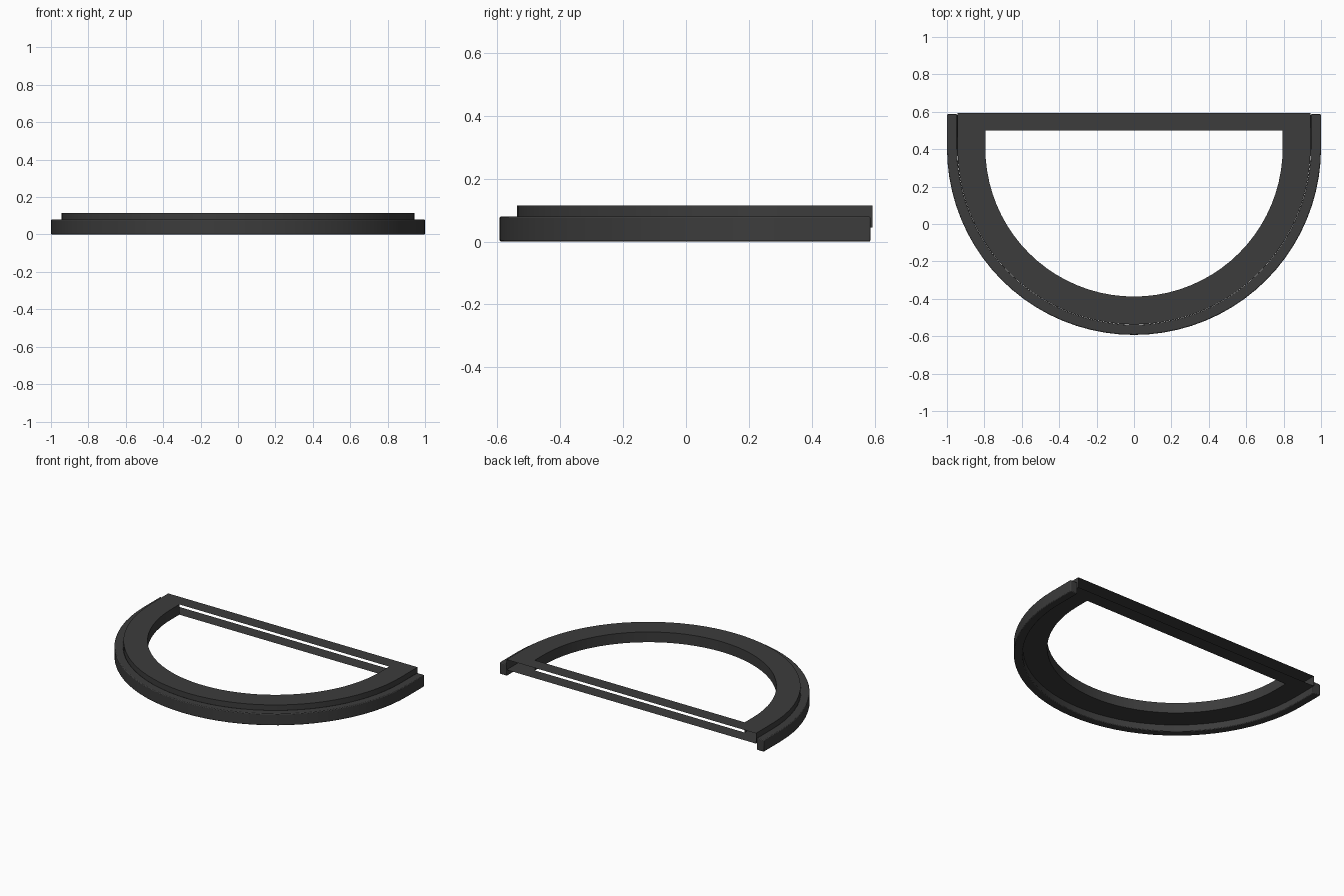
import bpy, bmesh, math

if "Cube" in bpy.data.objects:
    bpy.data.objects.remove(bpy.data.objects["Cube"])

CY = 0.407          # centre of the half-round
BACK = 0.593        # straight back edge
SEG = 40

mat = bpy.data.materials.new("dark_grey")
mat.diffuse_color = (0.045, 0.045, 0.045, 1)
mat.use_nodes = True
mat.node_tree.nodes["Principled BSDF"].inputs["Base Color"].default_value = mat.diffuse_color


def u_path(r, *ys):
    """Half circle opening to the back, with straight legs running to each y."""
    arc = [(r * math.cos(a), CY + r * math.sin(a))
           for a in (math.pi + math.pi * i / SEG for i in range(SEG + 1))]
    return [(-r, y) for y in reversed(ys)] + arc + [(r, y) for y in ys]


def loop(bm, pts, z):
    return [bm.verts.new((x, y, z)) for x, y in pts]


def bridge(bm, a, b):
    for i in range(len(a) - 1):
        bm.faces.new((a[i], a[i + 1], b[i + 1], b[i]))


def finish(bm, name):
    bmesh.ops.recalc_face_normals(bm, faces=bm.faces)
    me = bpy.data.meshes.new(name)
    bm.to_mesh(me)
    bm.free()
    ob = bpy.data.objects.new(name, me)
    bpy.context.collection.objects.link(ob)
    me.materials.append(mat)
    bpy.ops.object.select_all(action='DESELECT')
    ob.select_set(True)
    bpy.context.view_layer.objects.active = ob
    bpy.ops.object.shade_smooth_by_angle(angle=math.radians(30))
    return ob


# Outer rim: rectangular section swept round the U, capped at both ends
bm = bmesh.new()
inner, outer = u_path(0.945, 0.587), u_path(1.0, 0.587)
section = [loop(bm, outer, 0), loop(bm, outer, 0.08),
           loop(bm, inner, 0.08), loop(bm, inner, 0)]
for k in range(4):
    bridge(bm, section[k], section[(k + 1) % 4])
for end in (0, -1):
    bm.faces.new([s[end] for s in section])
rim = finish(bm, "outer_rim")
bev = rim.modifiers.new("soft_edges", 'BEVEL')
bev.width = 0.005
bev.segments = 2
bev.limit_method = 'ANGLE'
bev.angle_limit = math.radians(40)

# Raised inner frame: hollow shell whose back bar is two open sheets
bm = bmesh.new()
inner, outer = u_path(0.795, 0.5, BACK), u_path(0.944, 0.5, BACK)
sheets = []
for z in (0.045, 0.115):
    i, o = loop(bm, inner, z), loop(bm, outer, z)
    bridge(bm, i, o)
    bm.faces.new((i[0], i[1], i[-2], i[-1]))      # back bar sheet
    sheets.append((i, o))
(li, lo), (ti, to) = sheets
bridge(bm, lo, to)                                # outer wall
bridge(bm, li[1:-1], ti[1:-1])                    # wall round the opening
finish(bm, "inner_frame")
